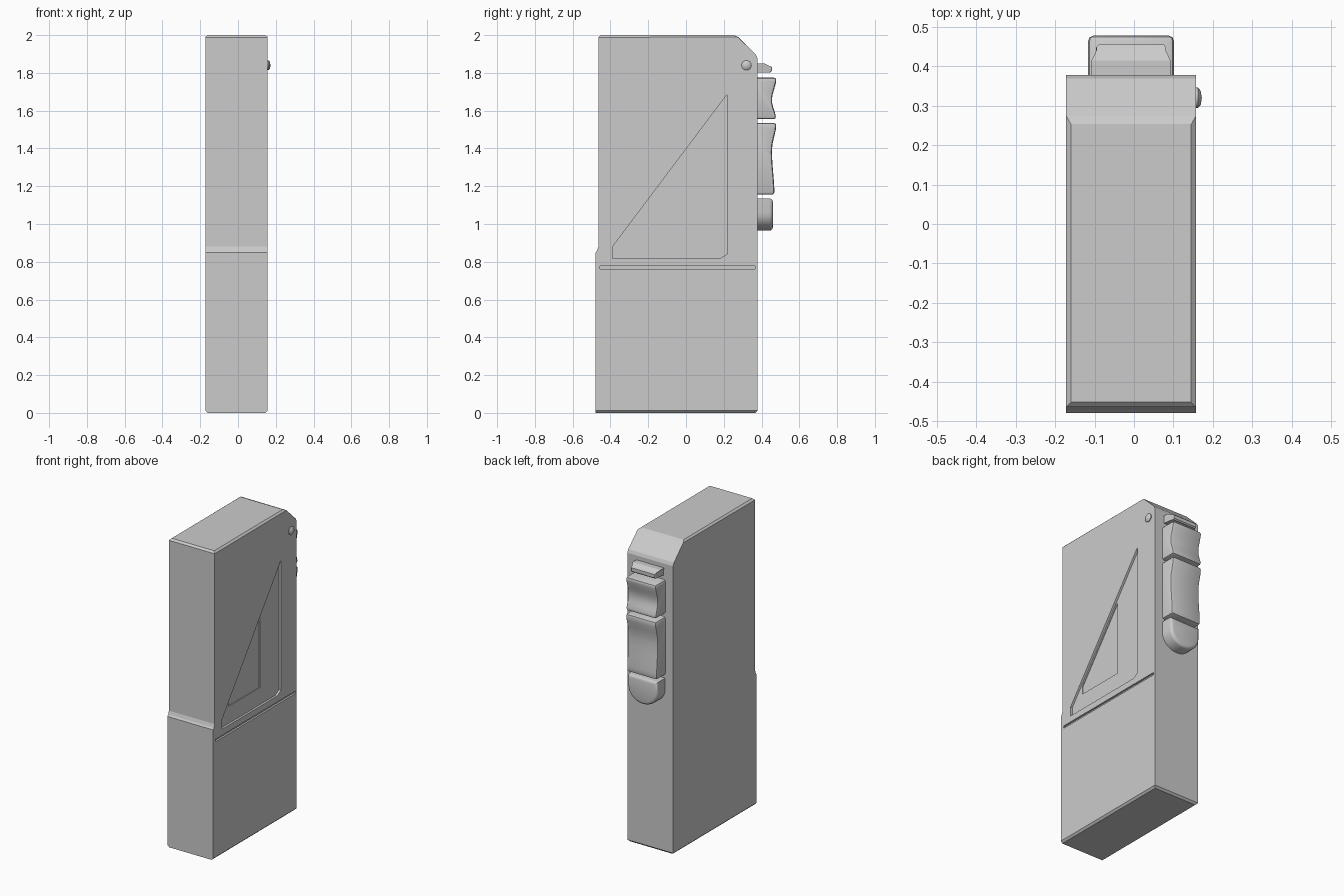
import bpy, bmesh, math
from mathutils import Vector

if "Cube" in bpy.data.objects:
    bpy.data.objects.remove(bpy.data.objects["Cube"])

X0, X1 = -0.172, 0.157          # side faces of the casing
YF, YU, YB = -0.479, -0.464, 0.378   # lower front, upper front, back
XC = (X0 + X1) / 2


def prism_bm(pts, a, b, axis="x"):
    """Extrude a closed 2D outline: (y, z) along x, or (x, z) along y."""
    bm = bmesh.new()
    place = (lambda p, t: (t, p[0], p[1])) if axis == "x" else (lambda p, t: (p[0], t, p[1]))
    lo = [bm.verts.new(place(p, a)) for p in pts]
    hi = [bm.verts.new(place(p, b)) for p in pts]
    bm.faces.new(lo)
    bm.faces.new(hi)
    for i in range(len(pts)):
        j = (i + 1) % len(pts)
        bm.faces.new((lo[i], lo[j], hi[j], hi[i]))
    bmesh.ops.recalc_face_normals(bm, faces=bm.faces)
    return bm


def finish(name, bm, smooth=False):
    bmesh.ops.recalc_face_normals(bm, faces=bm.faces)
    me = bpy.data.meshes.new(name)
    bm.to_mesh(me)
    bm.free()
    ob = bpy.data.objects.new(name, me)
    bpy.context.collection.objects.link(ob)
    if smooth:
        bpy.ops.object.select_all(action="DESELECT")
        ob.select_set(True)
        bpy.context.view_layer.objects.active = ob
        bpy.ops.object.shade_smooth_by_angle(angle=math.radians(35))
    return ob


def bevel(bm, edges, width, segments=1):
    bmesh.ops.bevel(bm, geom=list(edges), offset=width, offset_type="OFFSET",
                    segments=segments, profile=0.5, affect="EDGES", clamp_overlap=True)


# Casing: stepped front, clipped top back corner, fine chamfers
outline = [(YF, 0), (YB, 0), (YB, 1.89), (0.265, 2), (YU, 2), (YU, 0.868), (YF, 0.848)]
bm = prism_bm(outline, X0, X1)


def chamfered(e):
    a, b = (v.co for v in e.verts)
    mid = (a + b) / 2
    if abs(a.x - b.x) < 1e-5:   # cross edges: bottom pair and top front
        return mid.z < 0.01 or (mid.z > 1.99 and mid.y < 0)
    return not (mid.y < YU + 0.001 and mid.z < 0.867)


bevel(bm, [e for e in bm.edges if chamfered(e)], 0.012)
casing = finish("casing", bm)


def cut(name, pts, depth):
    """Recess an outline into the right side of the casing."""
    cutter = finish(name, prism_bm(pts, X1 - depth, X1 + 0.05))
    cutter.hide_render = True
    cutter.hide_viewport = True
    cutter.display_type = "WIRE"
    mod = casing.modifiers.new(name, "BOOLEAN")
    mod.operation = "DIFFERENCE"
    mod.solver = "EXACT"
    mod.object = cutter


# Triangular side recess, its deeper pocket and the seam groove
cut("recess_cutter", [(-0.39, 0.818), (0.18, 0.818), (0.217, 0.84),
                      (0.217, 1.685), (-0.39, 0.878)], 0.014)
cut("pocket_cutter", [(-0.30, 0.93), (0.02, 0.93), (0.02, 1.405), (-0.30, 0.98)], 0.019)
cut("groove_cutter", [(-0.455, 0.762), (0.366, 0.762), (0.366, 0.778), (-0.455, 0.778)], 0.012)


def key(name, z_top, z_bot, y_top, y_dip, y_bot, dip):
    """Back button whose pressing face is a smooth hollow curve."""
    n = 10
    face = []
    for i in range(n + 1):
        t = i / n
        if t < dip:
            y = y_dip + (y_top - y_dip) * (1 + math.cos(math.pi * t / dip)) / 2
        else:
            y = y_dip + (y_bot - y_dip) * (1 - math.cos(math.pi * (t - dip) / (1 - dip))) / 2
        face.append((y, z_top + (z_bot - z_top) * t))
    bm = prism_bm([(YB - 0.02, z_bot), (YB - 0.02, z_top)] + face, XC - 0.109, XC + 0.109)
    bm.normal_update()
    sharp = [e for e in bm.edges if e.calc_face_angle(0) > 0.7
             and (e.verts[0].co.y + e.verts[1].co.y) / 2 > YB - 0.015]
    bevel(bm, sharp, 0.014, 2)
    finish(name, bm, True)


key("upper_button", 1.775, 1.555, 0.479, 0.455, 0.477, 0.55)
key("long_button", 1.535, 1.155, 0.479, 0.455, 0.468, 0.38)

# Small tab above the buttons
bm = prism_bm([(YB - 0.02, 1.803), (0.448, 1.803), (0.455, 1.81), (0.455, 1.832),
               (0.44, 1.838), (0.415, 1.85), (YB - 0.02, 1.85)], XC - 0.1, XC + 0.1)
bm.normal_update()
bevel(bm, [e for e in bm.edges if abs(e.verts[0].co.x - e.verts[1].co.x) < 1e-5
           and min(v.co.y for v in e.verts) > 0.447], 0.006)
for v in bm.verts:              # clip the outer corners of the tab
    if v.co.y > 0.43:
        v.co.x = XC + (v.co.x - XC) * 0.88
finish("top_tab", bm)

# Bottom button with a rounded lower end
arc = [(XC + 0.107 * math.cos(math.pi * i / 16), 1.06 - 0.095 * math.sin(math.pi * i / 16))
       for i in range(17)]
bm = prism_bm([(XC + 0.107, 1.135)] + arc + [(XC - 0.107, 1.135)], YB - 0.02, 0.46, "y")
bevel(bm, [e for e in bm.edges if min(v.co.y for v in e.verts) > 0.45], 0.018, 3)
finish("lower_button", bm, True)

# Domed side stud
bm = bmesh.new()
rings = []
for x, r in ((X1 - 0.01, 0.026), (X1 + 0.005, 0.026), (X1 + 0.012, 0.018)):
    rings.append([bm.verts.new((x, 0.32 + r * math.cos(math.tau * i / 16),
                                1.84 + r * math.sin(math.tau * i / 16))) for i in range(16)])
for lo, hi in zip(rings, rings[1:]):
    for i in range(16):
        j = (i + 1) % 16
        bm.faces.new((lo[i], lo[j], hi[j], hi[i]))
tip = bm.verts.new((X1 + 0.015, 0.32, 1.84))
for i in range(16):
    bm.faces.new((rings[-1][i], rings[-1][(i + 1) % 16], tip))
bm.faces.new(rings[0])
finish("side_stud", bm, True)
